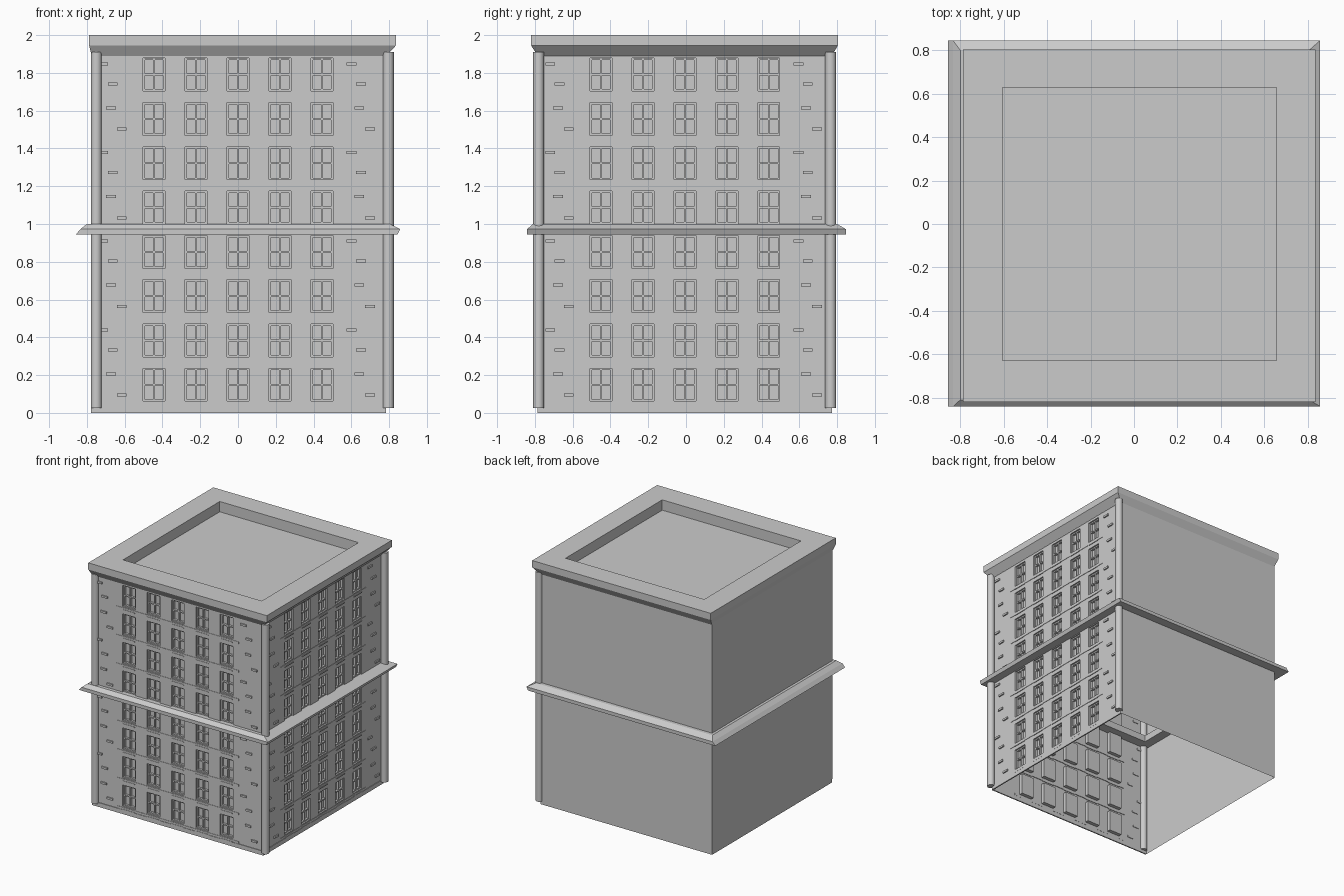
import bpy, bmesh, math
from mathutils import Matrix, Vector

cube = bpy.data.objects.get("Cube")
if cube:
    bpy.data.objects.remove(cube, do_unlink=True)

# One stone colour for the whole building
stone = bpy.data.materials.new("pale_grey_stone")
stone.use_nodes = True
GREY = (0.6, 0.6, 0.6, 1)
stone.diffuse_color = GREY
stone.node_tree.nodes["Principled BSDF"].inputs["Base Color"].default_value = GREY


def finish(bm, name, place=Matrix()):
    mesh = bpy.data.meshes.new(name)
    bm.to_mesh(mesh)
    bm.free()
    mesh.materials.append(stone)
    obj = bpy.data.objects.new(name, mesh)
    bpy.context.collection.objects.link(obj)
    obj.matrix_world = place
    return obj


def box(bm, x, y, z):
    """Box from three (low, high) ranges."""
    size = Vector([r[1] - r[0] for r in (x, y, z)])
    mid = Vector([(r[0] + r[1]) / 2 for r in (x, y, z)])
    bmesh.ops.create_cube(bm, size=1, matrix=Matrix.Translation(mid) @ Matrix.Diagonal(size).to_4x4())


def rect_loft(name, rects, closed=False, cap=False):
    """Skin through rectangles given as left, right, front, back, height."""
    bm = bmesh.new()
    rings = [[bm.verts.new((x, y, z)) for x, y in ((l, f), (r, f), (r, b), (l, b))]
             for l, r, f, b, z in rects]
    pairs = list(zip(rings, rings[1:]))
    if closed:
        pairs.append((rings[-1], rings[0]))
    for low, high in pairs:
        for i in range(4):
            j = (i + 1) % 4
            bm.faces.new((low[i], low[j], high[j], high[i]))
    if cap:
        bm.faces.new(rings[-1])
    return finish(bm, name)


HALF, TOP = 0.778, 1.92
WIN_W, WIN_H, REVEAL = 0.116, 0.174, 0.03
COLS = [0.222 * i for i in range(-2, 3)]
ROWS = [0.149 + 0.2345 * i for i in range(8)]


def facade(prefix, place):
    # Wall sheet with sunken window openings
    xs = [-HALF] + [c + s * WIN_W / 2 for c in COLS for s in (-1, 1)] + [HALF]
    zs = [0] + [r + s * WIN_H / 2 for r in ROWS for s in (-1, 1)] + [TOP]
    bm = bmesh.new()
    grid = [[bm.verts.new((x, 0, z)) for z in zs] for x in xs]
    openings = []
    for i in range(len(xs) - 1):
        for j in range(len(zs) - 1):
            f = bm.faces.new((grid[i][j], grid[i + 1][j], grid[i + 1][j + 1], grid[i][j + 1]))
            if i % 2 and j % 2:
                openings.append(f)
    panes = bmesh.ops.extrude_discrete_faces(bm, faces=openings)["faces"]
    bmesh.ops.translate(bm, verts=list({v for f in panes for v in f.verts}), vec=(0, REVEAL, 0))
    finish(bm, prefix + "_wall", place)

    # Window frames with crossing glazing bars
    bm = bmesh.new()
    depth, bar = (0.012, REVEAL), 0.005
    for c in COLS:
        for r in ROWS:
            wide = (c - WIN_W / 2, c + WIN_W / 2)
            tall = (r - WIN_H / 2, r + WIN_H / 2)
            for k in (-1, 0, 1):
                x = c + k * (WIN_W / 2 - bar)
                z = r + k * (WIN_H / 2 - bar)
                box(bm, (x - bar, x + bar), depth, tall)
                box(bm, wide, depth, (z - bar, z + bar))
    finish(bm, prefix + "_window_frames", place)

    # Shallow string courses with a sill under each window
    bm = bmesh.new()
    for r in ROWS:
        z = r - WIN_H / 2
        box(bm, (-0.555, 0.555), (-0.003, 0.005), (z - 0.026, z - 0.008))
        for c in COLS:
            box(bm, (c - 0.055, c + 0.055), (-0.006, 0.005), (z - 0.03, z - 0.022))
    finish(bm, prefix + "_sills", place)

    # Raised bricks, the same staggered group every second floor
    bm = bmesh.new()
    group = ((-0.615, 0.095), (-0.672, 0.207), (-0.663, 0.334), (-0.713, 0.44))
    for shift in (0, 1.314):
        for level in range(4):
            for x, z in group:
                x, z = x + shift, z + level * 0.469
                box(bm, (x - 0.026, x + 0.026), (-0.01, 0.005), (z - 0.008, z + 0.008))
    finish(bm, prefix + "_bricks", place)

    # Base course
    bm = bmesh.new()
    box(bm, (-HALF, HALF), (-0.005, 0.005), (0, 0.035))
    finish(bm, prefix + "_base_course", place)


facade("front", Matrix.Translation((0, -0.782, 0)))
facade("left", Matrix.Translation((HALF, -0.006, 0)) @ Matrix.Rotation(math.pi / 2, 4, 'Z'))

# Plain back and right walls
bm = bmesh.new()
corners = [(HALF, 0.772), (-HALF, 0.772), (-HALF, -0.782)]
lower = [bm.verts.new((x, y, 0)) for x, y in corners]
upper = [bm.verts.new((x, y, TOP)) for x, y in corners]
for i in range(2):
    bm.faces.new((lower[i], lower[i + 1], upper[i + 1], upper[i]))
finish(bm, "plain_walls")

# Round corner pipes
for name, x, y in (("front_right_column", -0.75, -0.78),
                   ("front_left_column", 0.796, -0.78),
                   ("back_left_column", 0.796, 0.766)):
    bm = bmesh.new()
    bmesh.ops.create_cone(bm, cap_ends=True, segments=16, radius1=0.029, radius2=0.029,
                          depth=1.885, matrix=Matrix.Translation((x, y, 0.9675)))
    obj = finish(bm, name)
    bpy.ops.object.select_all(action='DESELECT')
    obj.select_set(True)
    bpy.context.view_layer.objects.active = obj
    bpy.ops.object.shade_smooth_by_angle(angle=math.radians(40))

# Sloping ledge around the middle
rect_loft("middle_ledge", [
    (-0.70, 0.70, -0.70, 0.70, 0.945),
    (-0.858, 0.845, -0.841, 0.846, 0.945),
    (-0.834, 0.858, -0.841, 0.846, 0.973),
    (-0.80, 0.806, -0.81, 0.80, 1.0),
    (-0.70, 0.70, -0.70, 0.70, 1.0)], closed=True)

# Cornice, parapet and sunken roof
rect_loft("roof_cornice", [
    (-0.774, 0.785, -0.785, 0.772, 1.89),
    (-0.788, 0.836, -0.82, 0.804, 1.945),
    (-0.788, 0.836, -0.82, 0.804, 2.0),
    (-0.606, 0.656, -0.628, 0.628, 2.0),
    (-0.606, 0.656, -0.628, 0.628, 1.915)], cap=True)
